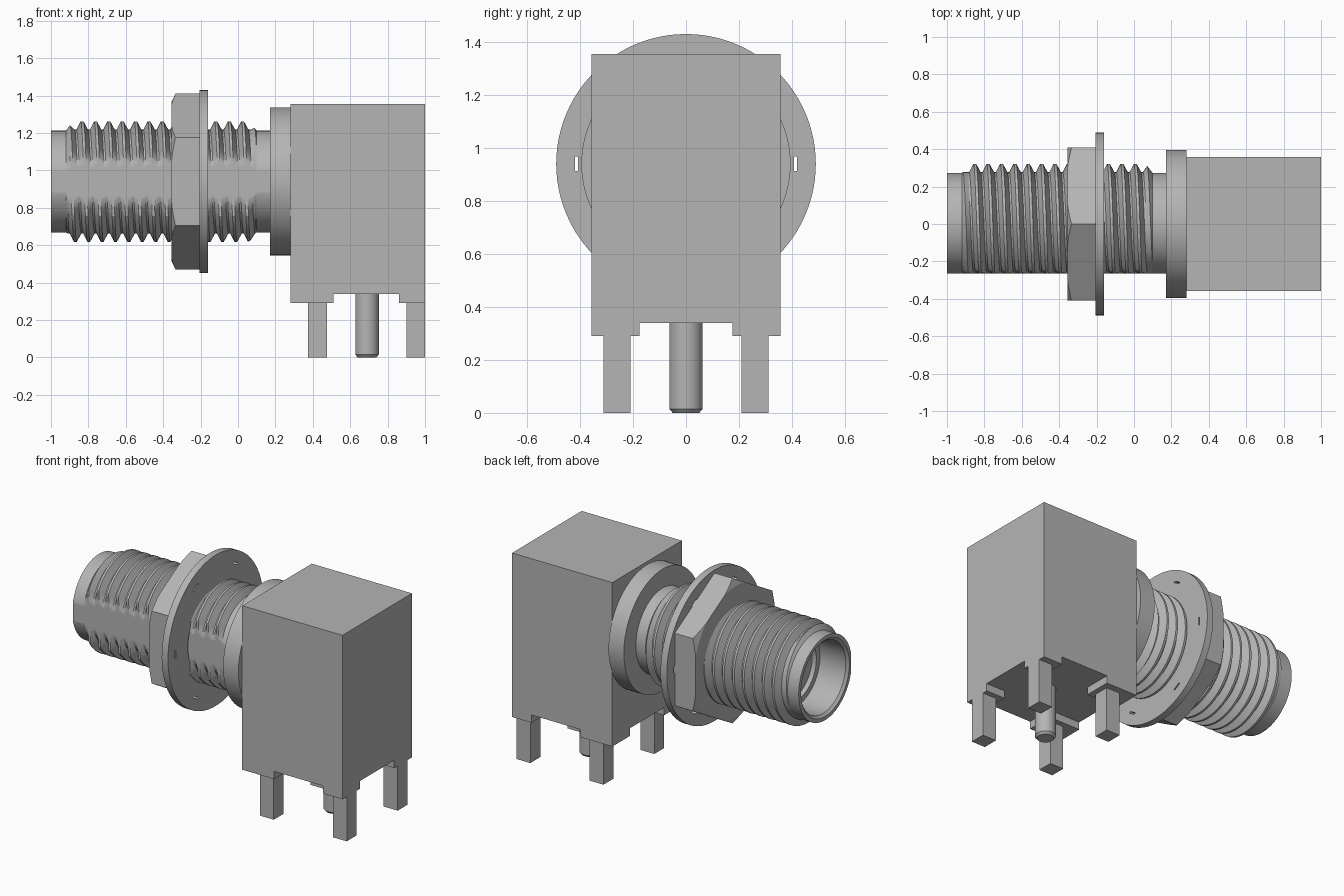
import bpy, bmesh, math

if "Cube" in bpy.data.objects:
    bpy.data.objects.remove(bpy.data.objects["Cube"], do_unlink=True)

AXIS_Z = 0.94      # height of the barrel axis
FLAT_Y = -0.265    # flat milled along the front of the barrel

metal = bpy.data.materials.new("grey metal")
metal.use_nodes = True
GREY = (0.46, 0.46, 0.46, 1)
metal.diffuse_color = GREY
metal.node_tree.nodes["Principled BSDF"].inputs["Base Color"].default_value = GREY


def finish(name, bm, smooth=True):
    bmesh.ops.remove_doubles(bm, verts=bm.verts, dist=1e-5)
    bmesh.ops.recalc_face_normals(bm, faces=bm.faces)
    mesh = bpy.data.meshes.new(name)
    bm.to_mesh(mesh)
    bm.free()
    mesh.materials.append(metal)
    ob = bpy.data.objects.new(name, mesh)
    bpy.context.collection.objects.link(ob)
    if smooth:
        bpy.ops.object.select_all(action='DESELECT')
        ob.select_set(True)
        bpy.context.view_layer.objects.active = ob
        bpy.ops.object.shade_smooth_by_angle(angle=math.radians(10))
    return ob


def around_x(x, r, t):
    return x, r * math.cos(t), AXIS_Z + r * math.sin(t)


def around_barrel(x, r, t):
    x, y, z = around_x(x, r, t)
    return x, max(y, FLAT_Y), z


def lathe(name, profile, n=96, place=around_x, closed=True):
    """Sweep profile(t), a list of (along, radius), once round the axis."""
    bm = bmesh.new()
    cols = []
    for i in range(n + 1):
        t = 2 * math.pi * i / n
        cols.append([bm.verts.new(place(a, r, t)) for a, r in profile(t)])
    m = len(cols[0])
    for a, b in zip(cols, cols[1:]):
        for j in range(m if closed else m - 1):
            k = (j + 1) % m
            bm.faces.new((a[j], a[k], b[k], b[j]))
    return finish(name, bm)


def box(name, x, y, z):
    bm = bmesh.new()
    bmesh.ops.create_cube(bm, size=1)
    for v in bm.verts:
        v.co = [lo if c < 0 else hi for c, (lo, hi) in zip(v.co, (x, y, z))]
    return finish(name, bm, smooth=False)


# Housing with corner pads and legs
box("housing", (0.28, 1.0), (-0.357, 0.357), (0.34, 1.355))
for side, s in (("front", -1), ("back", 1)):
    for end, pad_x, leg_x in (("inner", (0.28, 0.51), (0.375, 0.475)),
                              ("outer", (0.86, 1.0), (0.90, 1.0))):
        box(f"{side}_{end}_pad", pad_x, sorted((s * 0.175, s * 0.357)), (0.29, 0.34))
        box(f"{side}_{end}_leg", leg_x, sorted((s * 0.21, s * 0.312)), (0.0, 0.29))

# Centre contact pin
PIN = [(0, 0), (0, 0.05), (0.015, 0.063), (0.34, 0.063), (0.34, 0)]
lathe("contact_pin", lambda t: PIN, 64, closed=False,
      place=lambda a, r, t: (0.69 + r * math.cos(t), r * math.sin(t), a))

# Flange against the housing
FLANGE = [(0.17, 0), (0.17, 0.395), (0.28, 0.395), (0.28, 0)]
lathe("flange", lambda t: FLANGE, closed=False)

# Barrel with stepped bore
BARREL = [(0.17, 0), (0.17, 0.272), (0.10, 0.272), (0.10, 0.25), (-0.92, 0.25),
          (-0.92, 0.272), (-1.0, 0.272), (-1.0, 0.248), (-0.985, 0.232),
          (-0.80, 0.232), (-0.80, 0.195), (-0.77, 0.195), (-0.77, 0.06),
          (-0.60, 0.06), (-0.60, 0)]
lathe("barrel", lambda t: BARREL, 144, around_barrel, closed=False)

# Helical thread, fading out at both ends
X0, X1, PITCH = -0.92, 0.10, 0.0715
TOOTH = [(0.0, 0.277), (0.14, 0.277), (0.46, 0.322), (0.66, 0.322)]


def thread_profile(t):
    pts = [(X0, 0.255), (X0, 0.272)]
    for k in range(-1, 17):
        for f, r in TOOTH:
            x = -0.963 + PITCH * (k + f + t / (2 * math.pi))
            x = min(max(x, X0), X1)
            pts.append((x, min(r, 0.272 + 1.3 * min(x - X0, X1 - x))))
    return pts + [(X1, 0.272), (X1, 0.255)]


lathe("thread", thread_profile, 144, around_barrel)


# Hex nut with a turned chamfer on the outer face
def nut_profile(t):
    a = (math.degrees(t) + 30) % 60 - 30
    hexagon = 0.408 / math.cos(math.radians(a))
    face = min(hexagon, 0.425)
    return [(-0.355, 0.268), (-0.355, face),
            (-0.355 + 0.45 * (hexagon - face), hexagon),
            (-0.205, hexagon), (-0.205, 0.268)]


lathe("hex_nut", nut_profile)

# Lock washer with six small slots
bm = bmesh.new()
N = 96
rings = [[bm.verts.new(around_x(-0.205, r, 2 * math.pi * i / N)) for i in range(N)]
         for r in (0.285, 0.408, 0.419, 0.49)]
for j in range(3):
    for i in range(N):
        if j == 1 and i % 16 in (0, 15):
            continue
        k = (i + 1) % N
        bm.faces.new((rings[j][i], rings[j + 1][i], rings[j + 1][k], rings[j][k]))
bmesh.ops.recalc_face_normals(bm, faces=bm.faces)
bm.faces.ensure_lookup_table()
back = bm.faces[:]
# Thicken towards the housing
front = bmesh.ops.duplicate(bm, geom=bm.verts[:] + bm.edges[:] + bm.faces[:])
pairs = front["vert_map"]
for v in [g for g in front["geom"] if isinstance(g, bmesh.types.BMVert)]:
    v.co.x = -0.16
for e in {e for f in back for e in f.edges if len(e.link_faces) == 1}:
    a, b = e.verts
    bm.faces.new((a, b, pairs[b], pairs[a]))
finish("lock_washer", bm)
